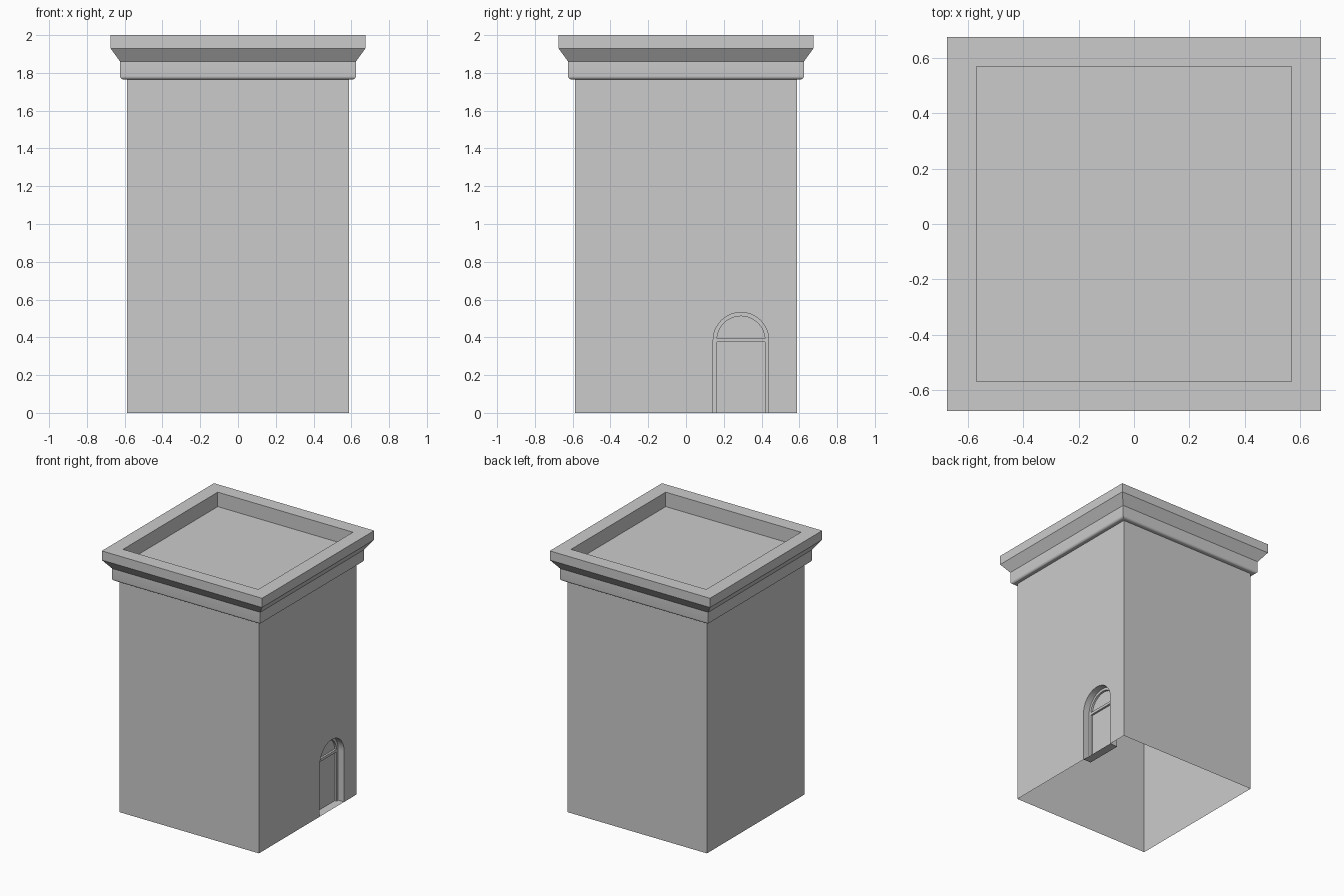
import bpy, bmesh, math

if "Cube" in bpy.data.objects:
    bpy.data.objects.remove(bpy.data.objects["Cube"])

HALF = 0.588          # half width of the tower body
TOP = 1.765           # underside of the cornice
DY, DZ = 0.291, 0.385  # centre of the door arch
R = 0.147             # door opening radius
DEPTH = 0.065         # depth of the door recess


def finish(name, bm, smooth=False):
    bmesh.ops.remove_doubles(bm, verts=bm.verts, dist=1e-5)
    bmesh.ops.recalc_face_normals(bm, faces=bm.faces)
    me = bpy.data.meshes.new(name)
    bm.to_mesh(me)
    bm.free()
    ob = bpy.data.objects.new(name, me)
    bpy.context.collection.objects.link(ob)
    if smooth:
        bpy.context.view_layer.objects.active = ob
        ob.select_set(True)
        bpy.ops.object.shade_smooth_by_angle(angle=math.radians(30))
        ob.select_set(False)
    return ob


def ring(bm, h, z):
    return [bm.verts.new((x * h, y * h, z)) for x, y in ((-1, -1), (1, -1), (1, 1), (-1, 1))]


def arch(bm, r, x, n=24):
    """Arched door outline, from one foot over the arch to the other foot."""
    pts = [(DY - r, 0)]
    pts += [(DY - r * math.cos(math.pi * i / n), DZ + r * math.sin(math.pi * i / n)) for i in range(n + 1)]
    pts += [(DY + r, 0)]
    return [bm.verts.new((x, y, z)) for y, z in pts]


def strip(bm, a, b, closed=False):
    n = len(a)
    for i in range(n if closed else n - 1):
        j = (i + 1) % n
        bm.faces.new((a[i], a[j], b[j], b[i]))


# Tower walls (open underneath) with the arched recess in the right wall
bm = bmesh.new()
low, high = ring(bm, HALF, 0), ring(bm, HALF, TOP)
for i in (0, 2, 3):
    j = (i + 1) % 4
    bm.faces.new((low[i], low[j], high[j], high[i]))
outer = arch(bm, R, HALF)
bm.faces.new([low[1]] + outer + [low[2], high[2], high[1]])
inner = arch(bm, R, HALF - DEPTH)
strip(bm, outer, inner)
bm.faces.new((outer[0], outer[-1], inner[-1], inner[0]))   # threshold
bm.faces.new(inner)                                        # door and fanlight panel
finish("tower_walls", bm, True)

# Cornice, parapet and sunken roof as one square profile
bead = [(0.606 + 0.018 * math.sin(a), TOP + 0.018 - 0.018 * math.cos(a))
        for a in (math.pi / 2 * i / 6 for i in range(7))]
profile = [(HALF, TOP)] + bead + [(0.624, 1.86), (0.675, 1.93), (0.675, 2.0), (0.57, 2.0), (0.57, 1.89)]
bm = bmesh.new()
rings = [ring(bm, h, z) for h, z in profile]
for a, b in zip(rings, rings[1:]):
    strip(bm, a, b, True)
bm.faces.new(rings[-1])
finish("cornice_and_roof", bm, True)

# Door frame: raised arched band
bm = bmesh.new()
xb, xf = HALF - DEPTH, HALF - DEPTH + 0.015
fo, fi, bi = arch(bm, R, xf), arch(bm, R - 0.02, xf), arch(bm, R - 0.02, xb)
strip(bm, fo, fi)
strip(bm, fi, bi)
finish("door_frame", bm, True)

# Transom bar between door and fanlight
bm = bmesh.new()
bmesh.ops.create_cube(bm, size=1)
w = 2 * (R - 0.02)
for v in bm.verts:
    v.co = ((xb + xf) / 2 + v.co.x * (xf - xb), DY + v.co.y * w, DZ + v.co.z * 0.02)
finish("door_transom", bm)
